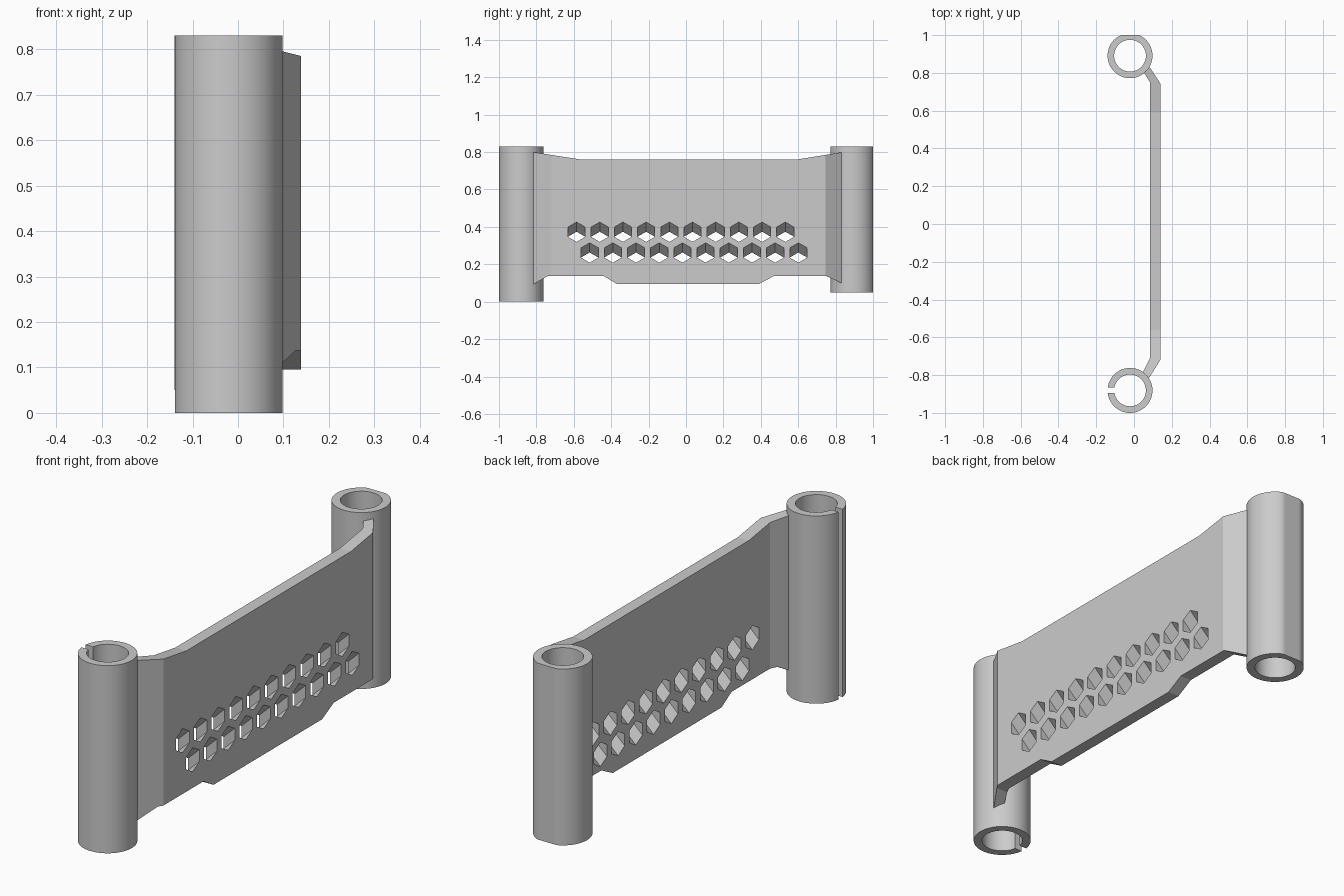
import bpy, bmesh
from math import sin, cos, pi, radians, asin

cube = bpy.data.objects.get("Cube")
if cube:
    bpy.data.objects.remove(cube, do_unlink=True)

grey = bpy.data.materials.new("light grey")
grey.use_nodes = True
grey.diffuse_color = (0.6, 0.6, 0.6, 1)
grey.node_tree.nodes["Principled BSDF"].inputs["Base Color"].default_value = (0.6, 0.6, 0.6, 1)


def make_object(name, bm):
    bmesh.ops.recalc_face_normals(bm, faces=bm.faces)
    mesh = bpy.data.meshes.new(name)
    bm.to_mesh(mesh)
    bm.free()
    mesh.materials.append(grey)
    obj = bpy.data.objects.new(name, mesh)
    bpy.context.collection.objects.link(obj)
    return obj


def add_prism(bm, start, end):
    """Join two matching outlines into a closed solid."""
    a = [bm.verts.new(p) for p in start]
    b = [bm.verts.new(p) for p in end]
    bm.faces.new(a)
    bm.faces.new(b[::-1])
    for i in range(len(a)):
        j = (i + 1) % len(a)
        bm.faces.new((a[i], b[i], b[j], a[j]))


def tube(name, cy, z0, z1, slot=0.0, flat_y=9.0, cx=-0.021, outer=0.119, inner=0.084, n=64):
    """Hollow sleeve, with an optional slot on the -x side and a flat at the back."""
    bm = bmesh.new()
    steps = n + 1 if slot else n
    rings = []
    for i in range(steps):
        ring = []
        for r, z in ((outer, z0), (outer, z1), (inner, z1), (inner, z0)):
            gap = asin(slot / 2 / r)
            a = -pi + gap + (2 * pi - 2 * gap) * i / n
            ring.append(bm.verts.new((cx + r * cos(a), min(cy + r * sin(a), flat_y), z)))
        rings.append(ring)
    for i in range(n):
        p, q = rings[i], rings[(i + 1) % steps]
        for k in range(4):
            m = (k + 1) % 4
            bm.faces.new((p[k], q[k], q[m], p[m]))
    if slot:
        bm.faces.new(rings[0])
        bm.faces.new(rings[-1])
    obj = make_object(name, bm)
    bpy.ops.object.select_all(action='DESELECT')
    obj.select_set(True)
    bpy.context.view_layer.objects.active = obj
    bpy.ops.object.shade_smooth_by_angle(angle=radians(30))
    return obj


def apply_boolean(obj, cutter, operation):
    mod = obj.modifiers.new("cut", 'BOOLEAN')
    mod.object, mod.operation, mod.solver = cutter, operation, 'EXACT'
    bpy.context.view_layer.update()
    result = bpy.data.meshes.new_from_object(obj.evaluated_get(bpy.context.evaluated_depsgraph_get()))
    obj.modifiers.clear()
    obj.data = result
    bpy.data.objects.remove(cutter, do_unlink=True)


# Sleeves at both ends
tube("front_sleeve", -0.881, 0.0, 0.83, slot=0.03)
tube("back_sleeve", 0.891, 0.05, 0.83, flat_y=1.0)

# Panel: bent plan strip trimmed to its side outline
plan = [(0.075, -0.823), (0.139, -0.72), (0.139, 0.745), (0.075, 0.842),
        (0.042, 0.818), (0.085, 0.75), (0.085, -0.71), (0.042, -0.795)]
bm = bmesh.new()
add_prism(bm, [(x, y, -0.1) for x, y in plan], [(x, y, 1.0) for x, y in plan])
panel = make_object("panel", bm)

side = [(-0.85, 0.805), (-0.56, 0.76), (0.59, 0.76), (0.86, 0.803),
        (0.86, 0.086), (0.75, 0.137), (0.47, 0.137), (0.39, 0.095),
        (-0.37, 0.095), (-0.44, 0.137), (-0.74, 0.137), (-0.85, 0.073)]
bm = bmesh.new()
add_prism(bm, [(-0.1, y, z) for y, z in side], [(0.3, y, z) for y, z in side])
apply_boolean(panel, make_object("outline_cutter", bm), 'INTERSECT')

# Two staggered rows of hexagonal vents that slope down toward -x
bm = bmesh.new()
for y0, z0 in ((-0.585, 0.373), (-0.515, 0.262)):
    for i in range(10):
        ends = []
        for x in (0.06, 0.165):
            zc = z0 + (x - 0.139) * 0.96
            ends.append([(x, y0 + i * 0.124 + 0.053 * sin(k * pi / 3),
                          zc + 0.053 * cos(k * pi / 3)) for k in range(6)])
        add_prism(bm, *ends)
apply_boolean(panel, make_object("vent_cutter", bm), 'DIFFERENCE')
